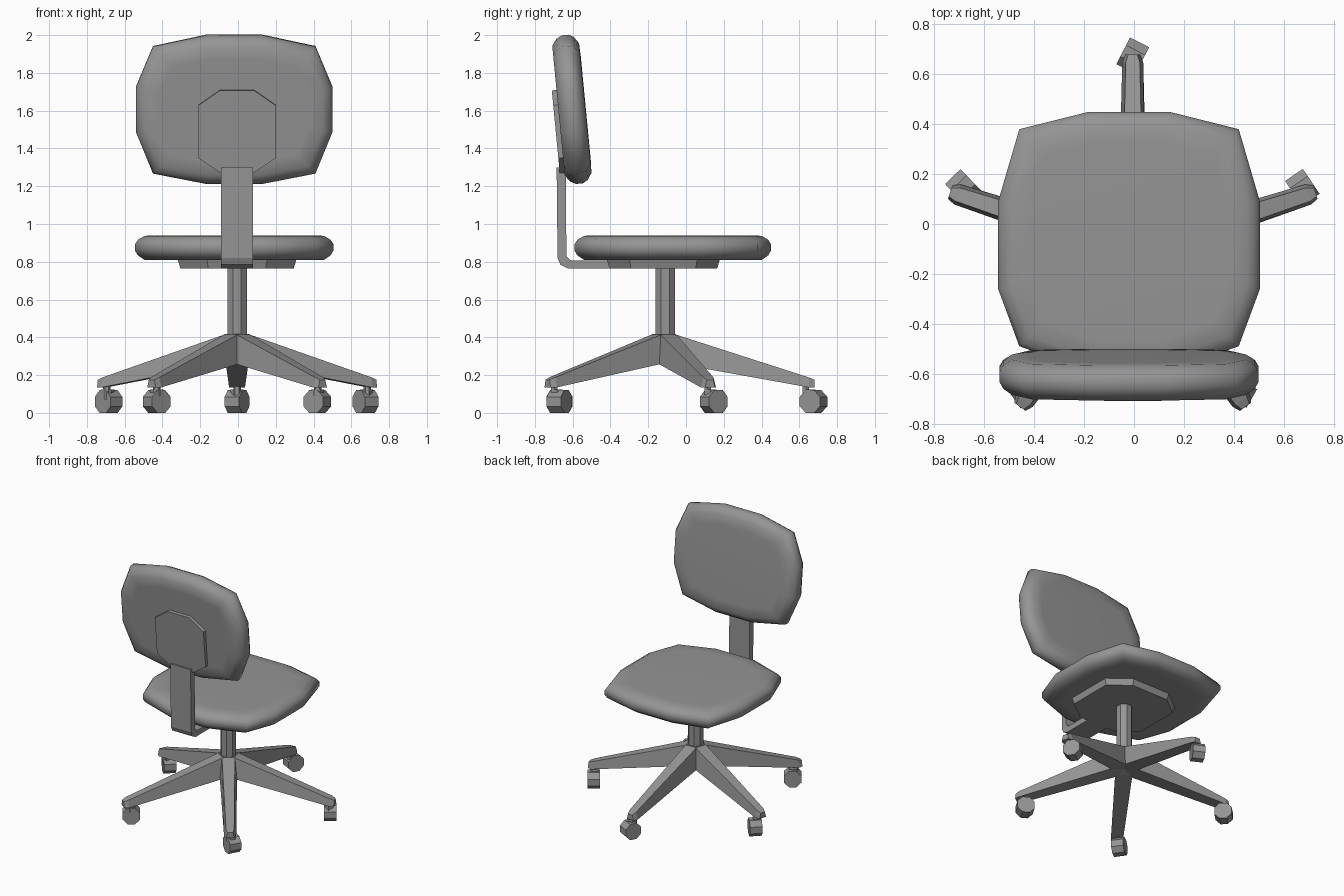
import bpy, bmesh, math
from mathutils import Vector, Matrix

if "Cube" in bpy.data.objects:
    bpy.data.objects.remove(bpy.data.objects["Cube"], do_unlink=True)

grey = bpy.data.materials.new("mid grey")
grey.use_nodes = True
grey.diffuse_color = (0.3, 0.3, 0.3, 1)
grey.node_tree.nodes["Principled BSDF"].inputs["Base Color"].default_value = (0.3, 0.3, 0.3, 1)

HUB = Vector((-0.005, -0.11, 0))


def loft(name, rings, smooth=False, matrix=None):
    """Skin a stack of equal-length rings and cap both ends."""
    bm = bmesh.new()
    loops = [[bm.verts.new(p) for p in ring] for ring in rings]
    n = len(loops[0])
    for a, b in zip(loops, loops[1:]):
        for i in range(n):
            j = (i + 1) % n
            bm.faces.new((a[i], a[j], b[j], b[i]))
    bm.faces.new(loops[0][::-1])
    bm.faces.new(loops[-1])
    if matrix:
        bm.transform(matrix)
    bmesh.ops.recalc_face_normals(bm, faces=bm.faces)
    mesh = bpy.data.meshes.new(name)
    bm.to_mesh(mesh)
    bm.free()
    mesh.materials.append(grey)
    obj = bpy.data.objects.new(name, mesh)
    bpy.context.collection.objects.link(obj)
    if smooth:
        bpy.ops.object.select_all(action="DESELECT")
        obj.select_set(True)
        bpy.context.view_layer.objects.active = obj
        bpy.ops.object.shade_smooth_by_angle(angle=math.radians(62))
    return obj


def inset_ring(outline, amount, height):
    """Shrink an outline about its middle by a fixed margin."""
    cx, cy = (sum((min(v), max(v))) / 2 for v in zip(*outline))
    w = max(abs(x - cx) for x, y in outline)
    h = max(abs(y - cy) for x, y in outline)
    return [(cx + (x - cx) * (1 - amount / w), cy + (y - cy) * (1 - amount / h), height)
            for x, y in outline]


def cushion(name, outline, thick, matrix=None):
    profile = [(0.12, 0), (0.05, 0), (0.015, 0.18), (0, 0.38), (0, 0.64),
               (0.015, 0.82), (0.05, 0.98), (0.12, 1)]
    return loft(name, [inset_ring(outline, d, t * thick) for d, t in profile], True, matrix)


def mirrored(half, middle):
    """Complete an outline from its +x half, listed top to bottom."""
    return [(middle + x, y) for x, y in half] + [(middle - x, y) for x, y in half[::-1]]


def circle(r, n, z, turn=0.0):
    return [(r * math.cos(turn + math.tau * i / n), r * math.sin(turn + math.tau * i / n), z)
            for i in range(n)]


# Seat cushion
seat = mirrored([(0.16, 0.45), (0.44, 0.38), (0.525, 0.09), (0.525, -0.26),
                 (0.44, -0.49), (0.16, -0.59)], -0.02)
cushion("seat", seat, 0.13, Matrix.Translation((0, 0, 0.81)))

# Leaning backrest cushion, its local y running up
back = mirrored([(0.15, 0.395), (0.43, 0.335), (0.52, 0.12), (0.52, -0.12),
                 (0.43, -0.34), (0.15, -0.395)], -0.02)
lean = Matrix.Translation((0, -0.675, 1.6)) @ Matrix.Rotation(math.radians(95.5), 4, "X")
cushion("backrest", back, -0.145, lean)

# Plate fixed to the rear of the backrest
plate = mirrored([(0.09, 0.11), (0.205, 0.03), (0.205, -0.25), (0.085, -0.33)], -0.005)
loft("back_plate", [[(x, y, z) for x, y in plate] for z in (0.025, -0.03)], matrix=lean)

# Bent support strip from the back plate to under the seat
strip = [(-0.685, 1.3), (-0.68, 0.82), (-0.665, 0.785), (-0.625, 0.765), (-0.3, 0.765),
         (-0.3, 0.808), (-0.61, 0.808), (-0.633, 0.83), (-0.637, 1.3)]
loft("back_support", [[(x, y, z) for y, z in strip] for x in (-0.09, 0.08)])

# Tapered octagonal plate under the seat
under = mirrored([(0.16, 0.18), (0.315, 0.06), (0.315, -0.3), (0.16, -0.42)], -0.005)
loft("seat_plate", [inset_ring(under, 0.015, 0.765), inset_ring(under, 0, 0.815)])

# Column and star hub
at_hub = Matrix.Translation(HUB)
loft("column", [circle(0.056, 8, z, math.pi / 8) for z in (0.38, 0.78)], matrix=at_hub)
loft("hub", [circle(0.07, 5, z, math.radians(54)) for z in (0.28, 0.418)], matrix=at_hub)


def leg_section(r, top_w, low_w, top, low):
    return [(r, -low_w, low), (r, low_w, low), (r, top_w, top), (r, -top_w, top)]


# Five legs and swivelling casters: arm angle, length, wheel centre, rolling angle
legs = {"back": (90, 0.79, (-0.005, 0.675), 63),
        "left": (18, 0.77, (0.675, 0.147), -56),
        "right": (162, 0.77, (-0.685, 0.147), 134),
        "front_left": (-54, 0.77, (0.42, -0.67), -30),
        "front_right": (-126, 0.77, (-0.43, -0.67), 35)}
for side, (angle, length, wheel, roll) in legs.items():
    turn = at_hub @ Matrix.Rotation(math.radians(angle), 4, "Z")
    loft(side + "_leg", [leg_section(0, 0.045, 0.06, 0.415, 0.275),
                         leg_section(0.055, 0.045, 0.06, 0.415, 0.262),
                         leg_section(length - 0.03, 0.028, 0.042, 0.188, 0.135),
                         leg_section(length, 0.018, 0.028, 0.175, 0.135)], matrix=turn)
    stem = turn @ Vector((length - 0.045, 0, 0))
    loft(side + "_stem", [circle(0.02, 6, z) for z in (0.07, 0.14)],
         matrix=Matrix.Translation(stem))
    place = (Matrix.Translation((*wheel, 0.06)) @ Matrix.Rotation(math.radians(roll), 4, "Z")
             @ Matrix.Rotation(math.pi / 2, 4, "X"))
    loft(side + "_wheel", [circle(0.065, 8, z, math.pi / 8) for z in (-0.043, 0.043)],
         matrix=place)
    # Swivel bracket joining stem and wheel
    middle = (Vector((*wheel, 0)) + stem) / 2
    loft(side + "_bracket", [circle(0.035, 6, z) for z in (0.09, 0.125)],
         matrix=Matrix.Translation(middle))
